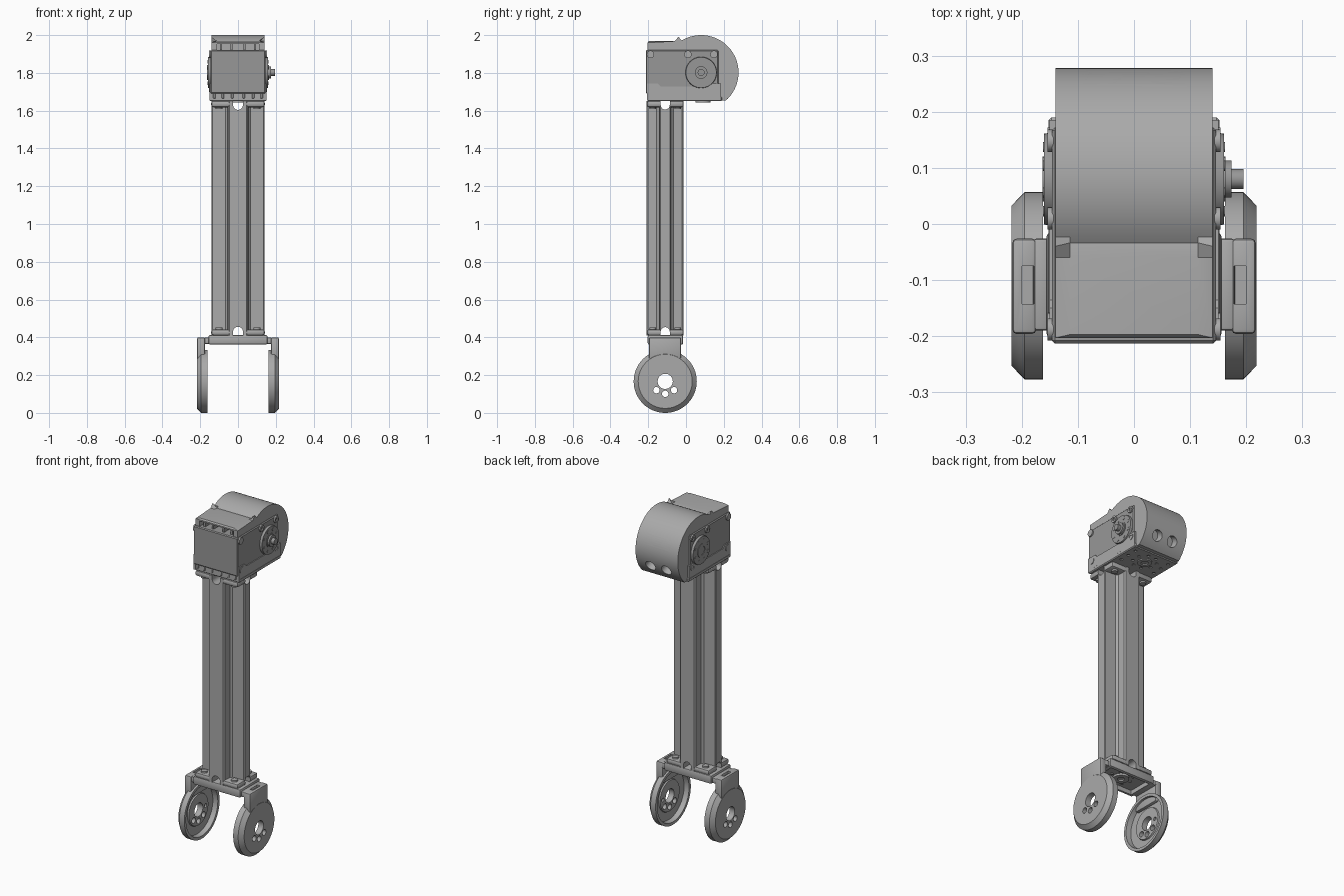
import bpy, bmesh
from math import sin, cos, pi, radians
from mathutils import Matrix, Vector

cube = bpy.data.objects.get("Cube")
if cube:
    bpy.data.objects.remove(cube, do_unlink=True)


def material(name, v):
    m = bpy.data.materials.new(name)
    m.use_nodes = True
    m.diffuse_color = (v, v, v, 1)
    m.node_tree.nodes["Principled BSDF"].inputs["Base Color"].default_value = (v, v, v, 1)
    return m


LIGHT = material("light grey metal", 0.40)
DARK = material("mid grey housing", 0.31)


def finish(name, bm, mat):
    bmesh.ops.recalc_face_normals(bm, faces=bm.faces)
    me = bpy.data.meshes.new(name)
    bm.to_mesh(me)
    bm.free()
    me.materials.append(mat)
    ob = bpy.data.objects.new(name, me)
    bpy.context.collection.objects.link(ob)
    return ob


def activate(ob):
    bpy.ops.object.select_all(action="DESELECT")
    ob.select_set(True)
    bpy.context.view_layer.objects.active = ob


def box(name, x, y, z, mat=LIGHT, bevel=0.0, seg=2):
    bm = bmesh.new()
    bmesh.ops.create_cube(bm, size=1)
    for v in bm.verts:
        v.co = [(r[0] + r[1]) / 2 + c * (r[1] - r[0]) for c, r in zip(v.co, (x, y, z))]
    if bevel:
        bmesh.ops.bevel(bm, geom=bm.edges[:], offset=bevel, segments=seg, affect="EDGES", profile=0.5)
    return finish(name, bm, mat)


def rod(name, start, direction, r, length, mat=LIGHT, r2=None, n=32):
    d = Vector(direction).normalized()
    bm = bmesh.new()
    bmesh.ops.create_cone(bm, cap_ends=True, segments=n, radius1=r,
                          radius2=r if r2 is None else r2, depth=length)
    m = Matrix.Translation(Vector(start) + d * length / 2) @ d.to_track_quat("Z", "Y").to_matrix().to_4x4()
    bm.transform(m)
    return finish(name, bm, mat)


def extrude(name, pts, axis, a, b, mat=LIGHT, chamfer=0.0, keep=None):
    place = {"x": lambda p, t: (t, p[0], p[1]), "y": lambda p, t: (p[0], t, p[1]),
             "z": lambda p, t: (p[0], p[1], t)}[axis]
    bm = bmesh.new()
    lo, hi = ([bm.verts.new(place(p, t)) for p in pts] for t in (a, b))
    caps = [bm.faces.new(lo), bm.faces.new(hi)]
    for i in range(len(pts)):
        j = (i + 1) % len(pts)
        bm.faces.new((lo[i], lo[j], hi[j], hi[i]))
    if chamfer:
        edges = [e for f in caps for e in f.edges
                 if keep(sum((v.co for v in e.verts), Vector()) / 2)]
        bmesh.ops.bevel(bm, geom=edges, offset=chamfer, segments=1, affect="EDGES", clamp_overlap=False)
    return finish(name, bm, mat)


def lathe_x(name, prof, cy, cz, mat=LIGHT, n=64):
    bm = bmesh.new()
    rings = [[bm.verts.new((x, cy + r * cos(2 * pi * i / n), cz + r * sin(2 * pi * i / n)))
              for x, r in prof] for i in range(n)]
    for i in range(n):
        p, q = rings[i], rings[(i + 1) % n]
        for k in range(len(prof)):
            l = (k + 1) % len(prof)
            bm.faces.new((p[k], p[l], q[l], q[k]))
    return finish(name, bm, mat)


def cut(ob, cutters):
    activate(ob)
    for c in cutters:
        m = ob.modifiers.new("cut", "BOOLEAN")
        m.operation, m.object, m.solver = "DIFFERENCE", c, "EXACT"
        bpy.ops.object.modifier_apply(modifier=m.name)
        bpy.data.objects.remove(c, do_unlink=True)


def circle(cy, cz, r, count, start=0.0):
    return [(cy + r * cos(start + 2 * pi * i / count), cz + r * sin(start + 2 * pi * i / count))
            for i in range(count)]


CY = -0.11           # column and wheel centre
HY, HZ, HR = 0.08, 1.802, 0.198   # head axis


# Column: cross-shaped beam with arched passages at each end
def arches():
    out = []
    for axis, c, r in (("y", 0, 0.026), ("x", CY, 0.024)):
        for base, s in ((0.405, 1), (1.655, -1)):
            pts = [(c + r * cos(pi * i / 12), base + s * (0.025 + r * sin(pi * i / 12))) for i in range(13)]
            pts += [(c - r, base), (c + r, base)]
            out.append(extrude("arch_cutter", pts, axis, -0.4, 0.4))
    return out


quarter = [(0.046, 0.098), (0.053, 0.090), (0.055, 0.045), (0.066, 0.034), (0.136, 0.030), (0.14, 0.026)]
cross = quarter + [(x, -y) for x, y in quarter[::-1]]
cross += [(-x, -y) for x, y in quarter] + [(-x, y) for x, y in quarter[::-1]]
column = extrude("column", [(x, y + CY) for x, y in cross], "z", 0.41, 1.65)
cut(column, arches())
flanges = [box("lower_flange", (-0.142, 0.142), (-0.208, -0.012), (0.41, 0.442), bevel=0.012),
           box("upper_flange", (-0.142, 0.142), (-0.208, -0.012), (1.618, 1.652), bevel=0.012)]
for f in flanges:
    cut(f, arches())
for sx in (-1, 1):
    for sy in (-1, 1):
        for z, d in ((0.438, 1), (1.622, -1)):
            rod("flange_bolt", (sx * 0.1, CY + sy * 0.066, z), (0, 0, d), 0.018, 0.014, n=20)

# Fork bridge under the column
bridge = box("fork_bridge", (-0.156, 0.156), (-0.203, -0.015), (0.362, 0.412), bevel=0.008)
cut(bridge, [box("pocket_cutter", (-0.135, 0.135), (-0.185, -0.033), (0.3, 0.388))])
lathe = [rod("bridge_hub", (0, CY, 0.376), (0, 0, 1), 0.045, 0.014)]
cut(lathe[0], [rod("hub_cutter", (0, CY, 0.3), (0, 0, 1), 0.02, 0.085)])
for x, y in circle(0, CY, 0.065, 8):
    rod("bridge_bolt", (x, y, 0.382), (0, 0, 1), 0.008, 0.01, n=12)

# Fork wheels with tabs, one per side
WZ = 0.167
wheel = [(0.218, 0.04), (0.218, 0.143), (0.195, 0.167), (0.162, 0.167), (0.162, 0.150),
         (0.192, 0.146), (0.192, 0.095), (0.184, 0.092), (0.184, 0.04)]
for s, side in ((1, "left"), (-1, "right")):
    ob = lathe_x(side + "_fork_disc", [(s * x, r) for x, r in wheel], CY, WZ)
    holes = [rod("hole_cutter", (s * 0.1, CY + 0.066 * cos(radians(a)), WZ + 0.066 * sin(radians(a))),
                 (s, 0, 0), 0.017, 0.2, n=20) for a in (-135, -90, -45)]
    holes += [rod("hole_cutter", (s * 0.15, CY + 0.066 * cos(radians(a)), WZ + 0.066 * sin(radians(a))),
                  (s, 0, 0), 0.011, 0.045, n=16) for a in (0, 45, 90, 135, 180)]
    cut(ob, holes)
    tab = box(side + "_fork_tab", sorted((s * 0.174, s * 0.217)), (-0.196, -0.026), (0.27, 0.4), bevel=0.008)
    cut(tab, [box("notch_cutter", sorted((s * 0.178, s * 0.2)), (-0.143, -0.075), (0.385, 0.5))])
    box(side + "_fork_link", sorted((s * 0.15, s * 0.18)), (-0.19, -0.026), (0.365, 0.398), bevel=0.006)

# Rounded head cover with chamfered rims
arc = [radians(-48 + 173 * i / 48) for i in range(49)]
prof = [(HY + HR * cos(a), HZ + HR * sin(a)) for a in arc]
prof += [(-0.06, 1.968), (-0.197, 1.968), (-0.203, 1.96), (-0.203, 1.656)]
cover = extrude("head_cover", prof, "x", -0.14, 0.14, chamfer=0.026,
                keep=lambda c: c.z > 1.68 and c.y > -0.196)
cutters = [box("slot_cutter", (-0.112, 0.112), (-0.3, -0.09), (1.915, 1.952))]
for a in (22, -24):
    for x in (-0.052, 0.052):
        d = Vector((0, cos(radians(a)), sin(radians(a))))
        cutters.append(rod("dimple_cutter", Vector((x, HY, HZ)) + d * 0.155, d, 0.032, 0.1))
cut(cover, cutters)

# Motor housing: front plate and sides
housing = box("motor_housing", (-0.146, 0.146), (-0.213, 0.172), (1.69, 1.92), DARK, bevel=0.005, seg=1)
cut(housing, [rod("hole_cutter", (x, -0.3, z), (0, 1, 0), 0.011, 0.11, n=20)
              for x in (-0.053, 0.053) for z in (1.74, 1.878)])
for x in (-0.09, -0.035, 0.035, 0.09):
    box("top_rib", (x - 0.006, x + 0.006), (-0.19, -0.08), (1.91, 1.955), DARK)

# Mounting cradle beneath the housing
cradle = box("cradle_base", (-0.152, 0.152), (-0.203, 0.19), (1.65, 1.674), bevel=0.005, seg=1)
holes = [rod("hole_cutter", (x, y, 1.6), (0, 0, 1), 0.009, 0.062, n=12)
         for x, y in circle(0, 0.09, 0.068, 8, pi / 8)]
holes += [rod("hole_cutter", (x, y, 1.6), (0, 0, 1), 0.009, 0.062, n=12)
          for x in (-0.115, 0.115) for y in (0.03, 0.09, 0.15)]
cut(cradle, holes)
hub = rod("cradle_hub", (0, 0.09, 1.643), (0, 0, 1), 0.04, 0.012)
cut(hub, [rod("hub_cutter", (0, 0.09, 1.6), (0, 0, 1), 0.02, 0.05)])
for x in (-0.125, -0.08, -0.03, 0.03, 0.08, 0.125):
    box("cradle_gusset", (x - 0.007, x + 0.007), (-0.207, -0.15), (1.665, 1.695), bevel=0.003, seg=1)

# Side details: cradle ears, output flanges, bolts
for s, side in ((1, "left"), (-1, "right")):
    ears = [(-0.207, 1.655), (0.185, 1.655), (0.185, 1.745), (0.125, 1.745), (0.112, 1.728),
            (-0.135, 1.728), (-0.15, 1.745), (-0.207, 1.745)]
    extrude(side + "_cradle_ear", ears, "x", *sorted((s * 0.138, s * 0.151)), LIGHT)
    rod(side + "_output_flange", (s * 0.14, HY, HZ), (s, 0, 0), 0.084, 0.02, DARK, 0.081, 48)
    ring = rod(side + "_flange_ring", (s * 0.15, HY, HZ), (s, 0, 0), 0.04, 0.013, DARK)
    cut(ring, [rod("ring_cutter", (s * 0.155, HY, HZ), (s, 0, 0), 0.026, 0.05)])
    for y, z in circle(HY, HZ, 0.062, 8, pi / 8):
        rod(side + "_flange_bolt", (s * 0.155, y, z), (s, 0, 0), 0.009, 0.007, DARK, n=12)
    for y, z in ((-0.188, 1.898), (0.148, 1.898), (0.01, 1.898), (-0.178, 1.718), (0.152, 1.725)):
        screw = rod(side + "_corner_screw", (s * 0.14, y, z), (s, 0, 0), 0.02 if y else 0.01, 0.014, n=20)
        cut(screw, [rod("socket_cutter", (s * 0.148, y, z), (s, 0, 0), 0.01, 0.03, n=6)])

# Drive shaft on the left side
rod("shaft_boss", (0.155, HY, HZ), (1, 0, 0), 0.033, 0.019, DARK)
rod("shaft", (0.17, HY, HZ), (1, 0, 0), 0.018, 0.025, DARK)

# Smooth shading with sharp edges kept
for ob in list(bpy.context.scene.objects):
    if ob.type == "MESH":
        activate(ob)
        bpy.ops.object.shade_smooth_by_angle(angle=radians(30))
